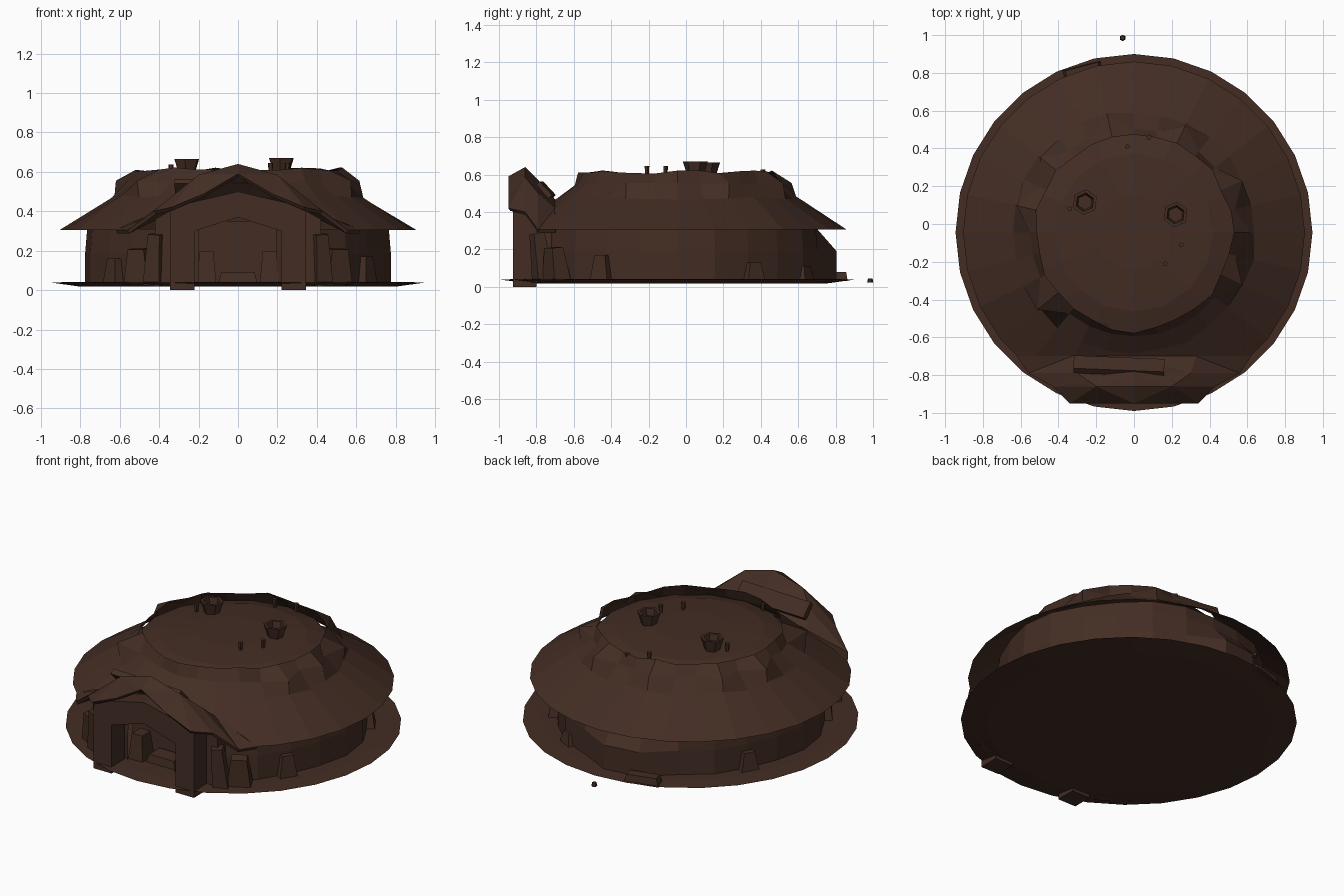
import bpy, bmesh, math, random
from mathutils import Vector

if "Cube" in bpy.data.objects:
    bpy.data.objects.remove(bpy.data.objects["Cube"])
random.seed(4)
CY = -0.045  # centre of the round hut

brown = bpy.data.materials.new("dark_brown")
brown.diffuse_color = (0.056, 0.026, 0.017, 1)
brown.use_nodes = True
brown.node_tree.nodes["Principled BSDF"].inputs["Base Color"].default_value = brown.diffuse_color


def finish(name, bm, recalc=True):
    if recalc:
        bmesh.ops.recalc_face_normals(bm, faces=bm.faces)
    me = bpy.data.meshes.new(name)
    bm.to_mesh(me)
    bm.free()
    me.materials.append(brown)
    ob = bpy.data.objects.new(name, me)
    bpy.context.collection.objects.link(ob)
    return ob


def lathe(name, profile, n, cap=(False, False), jitter=None, skip=None, cut_y=None, recalc=True):
    """Revolve (radius, z) points, from bottom to top, around the hut centre."""
    bm = bmesh.new()
    rings = []
    for k, (r, z) in enumerate(profile):
        ring = []
        for i in range(n):
            a = 2 * math.pi * i / n
            dr, dz = jitter(k, i) if jitter else (0, 0)
            ring.append(bm.verts.new(((r + dr) * math.cos(a), CY + (r + dr) * math.sin(a), z + dz)))
        rings.append(ring)
    for lo, hi in zip(rings, rings[1:]):
        for i in range(n):
            j = (i + 1) % n
            bm.faces.new((lo[i], lo[j], hi[j], hi[i]))
    if cap[0]:
        bm.faces.new(rings[0][::-1])
    if cap[1]:
        bm.faces.new(rings[-1])
    if skip:
        bad = [f for f in bm.faces if skip(f.calc_center_median())]
        bmesh.ops.delete(bm, geom=bad, context='FACES')
    if cut_y is not None:
        bmesh.ops.bisect_plane(bm, geom=bm.verts[:] + bm.edges[:] + bm.faces[:],
                               plane_co=(0, cut_y, 0), plane_no=(0, -1, 0), clear_outer=True)
    return finish(name, bm, recalc)


def prism(name, outline, y0, y1):
    """Extrude an (x, z) outline between two depths."""
    bm = bmesh.new()
    a = [bm.verts.new((x, y0, z)) for x, z in outline]
    b = [bm.verts.new((x, y1, z)) for x, z in outline]
    bm.faces.new(a)
    bm.faces.new(b[::-1])
    for i in range(len(a)):
        j = (i + 1) % len(a)
        bm.faces.new((a[i], b[i], b[j], a[j]))
    return finish(name, bm)


def block(name, loc, size, rot=(0, 0, 0), taper=1.0):
    bm = bmesh.new()
    bmesh.ops.create_cube(bm, size=1)
    for v in bm.verts:
        t = taper if v.co.z > 0 else 1
        v.co = Vector((v.co.x * size[0] * t, v.co.y * size[1] * t, v.co.z * size[2]))
    ob = finish(name, bm)
    ob.location, ob.rotation_euler = loc, rot
    return ob


def tube(name, loc, r0, r1, h, sides):
    bm = bmesh.new()
    bmesh.ops.create_cone(bm, cap_ends=True, segments=sides, radius1=r0, radius2=r1, depth=h)
    ob = finish(name, bm)
    ob.location = (loc[0], loc[1], loc[2] + h / 2)
    return ob


# Ground disc
lathe("ground_disc", [(0.80, 0.018), (0.945, 0.038), (0.85, 0.042)], 28, (True, True))

# Round wall reaching the roof, pushed out at the back, with a doorway gap
lathe("wall", [(0.765, 0.03), (0.765, 0.19), (0.755, 0.31), (0.745, 0.385)], 24,
      jitter=lambda k, i: ((0.085 if k < 2 and i in (6, 7) else 0.010 * (-1) ** (i // 2)), 0),
      skip=lambda c: c.y < -0.5 and (abs(c.x) < 0.26 or c.z > 0.32))

# Conical roof with a ragged upper rim, cut flat behind the porch
SPIKES = {2: 0.07, 5: 0.06, 8: 0.06, 11: 0.07, 13: 0.07, 17: 0.09, 26: 0.07, 0: 0.05}


def ragged(k, i):
    if k == 0:
        return (0, 0)
    if k == 2:
        return (SPIKES.get(i, -0.015), 0.0 if i in SPIKES else random.uniform(-.02, .01))
    return (random.uniform(-.012, .012), random.uniform(-.01, .01))


lathe("roof", [(0.905, 0.305), (0.64, 0.475), (0.565, 0.555), (0.52, 0.612)], 28,
      jitter=ragged, cut_y=-0.70, recalc=False)

# Shallow domed roof top inside the rim
lathe("roof_top", [(0.54, 0.55), (0.42, 0.585), (0.2, 0.603)], 16, (False, True), recalc=False)

# Flared, hollow smoke pots
for x, y, z in ((0.22, 0.05, 0.59), (-0.26, 0.115, 0.585)):
    bm = bmesh.new()
    rings = [[bm.verts.new((x + r * math.cos(i * math.pi / 3 + .4), y + r * math.sin(i * math.pi / 3 + .4), z + h))
              for i in range(6)] for r, h in ((0.042, 0), (0.068, 0.08), (0.05, 0.08), (0.04, 0.03))]
    for a, b in zip(rings, rings[1:]):
        for i in range(6):
            bm.faces.new((a[i], a[(i + 1) % 6], b[(i + 1) % 6], b[i]))
    bm.faces.new(rings[-1])
    bm.faces.new(rings[0][::-1])
    finish("smoke_pot", bm)

# Small pegs on top
for x, y, z in ((-0.035, 0.41, 0.56), (0.08, 0.46, 0.54), (-0.34, 0.08, 0.57),
                (0.25, -0.11, 0.58), (0.165, -0.21, 0.58), (-0.15, -0.54, 0.53)):
    tube("peg", (x, y, z), 0.009, 0.014, 0.066, 5)

# Porch canopy: rows run from the roof surface up to a ridge, then down over the door
rows = [(-0.70, [(0.62, 0.305), (0.33, 0.42), (0, 0.468)]),
        (-0.79, [(0.56, 0.305), (0.30, 0.50), (0, 0.57)]),
        (-0.86, [(0.43, 0.40), (0.20, 0.585), (0, 0.64)]),
        (-0.95, [(0.34, 0.42), (0.17, 0.49), (0, 0.59)])]
bm = bmesh.new()
grid = []
for y, half in rows:
    pts = [(-x, z) for x, z in half] + [(x, z) for x, z in half[1::-1]]
    grid.append([bm.verts.new((x, y, z)) for x, z in pts])
for a, b in zip(grid, grid[1:]):
    for i in range(4):
        bm.faces.new((a[i], b[i], b[i + 1], a[i + 1]))
bmesh.ops.triangulate(bm, faces=bm.faces)
canopy = finish("porch_canopy", bm, False)
sol = canopy.modifiers.new("thickness", 'SOLIDIFY')
sol.thickness = 0.02

# Plank lying on the back slope of the canopy
block("canopy_plank", (-0.08, -0.752, 0.515), (0.48, 0.10, 0.035), (math.radians(-47), 0.0, -0.04))

# Door frame: two posts and a gabled lintel
for s in (-1, 1):
    prism("door_post", [(s * 0.22, 0), (s * 0.345, 0), (s * 0.345, 0.42), (s * 0.22, 0.38)], -0.925, -0.80)
    prism("door_lintel", [(s * 0.22, 0.30), (s * 0.345, 0.36), (s * 0.345, 0.42), (0, 0.50), (0, 0.37)],
          -0.925, -0.80)
    # Infill between post and wall
    prism("side_panel", [(s * 0.33, 0.03), (s * 0.42, 0.03), (s * 0.42, 0.36), (s * 0.33, 0.41)], -0.80, -0.72)
    # Leaning stones by the door
    block("door_stone", (s * 0.50, -0.70, 0.12), (0.14, 0.10, 0.18), (0.1, 0, s * 0.5), 0.65)
    block("tall_stone", (s * 0.42, -0.78, 0.155), (0.09, 0.09, 0.26), (0.1, -s * 0.08, s * 0.4), 0.7)
    block("inner_stone", (s * 0.16, -0.72, 0.11), (0.10, 0.12, 0.17), (0, 0, 0), 0.7)

# Doorway step and inner back wall
block("door_step", (0, -0.70, 0.06), (0.20, 0.12, 0.06), taper=0.85)
block("inner_wall", (0, -0.62, 0.19), (0.56, 0.03, 0.32))

# Stones leaning on the wall, placed by angle
for deg, h in ((-32, 0.14), (32, 0.10), (62, 0.08), (150, 0.12), (215, 0.13)):
    a = math.radians(deg)
    block("wall_stone", (0.765 * math.cos(a), CY + 0.765 * math.sin(a), 0.03 + h / 2),
          (0.07, 0.11, h), (0, 0, a), 0.6)

# Fallen block at the back and a loose pebble
block("fallen_block", (-0.27, 0.805, 0.055), (0.21, 0.07, 0.05), (0, 0, 0.25), 0.85)
tube("pebble", (-0.06, 0.985, 0.022), 0.017, 0.012, 0.022, 6)
